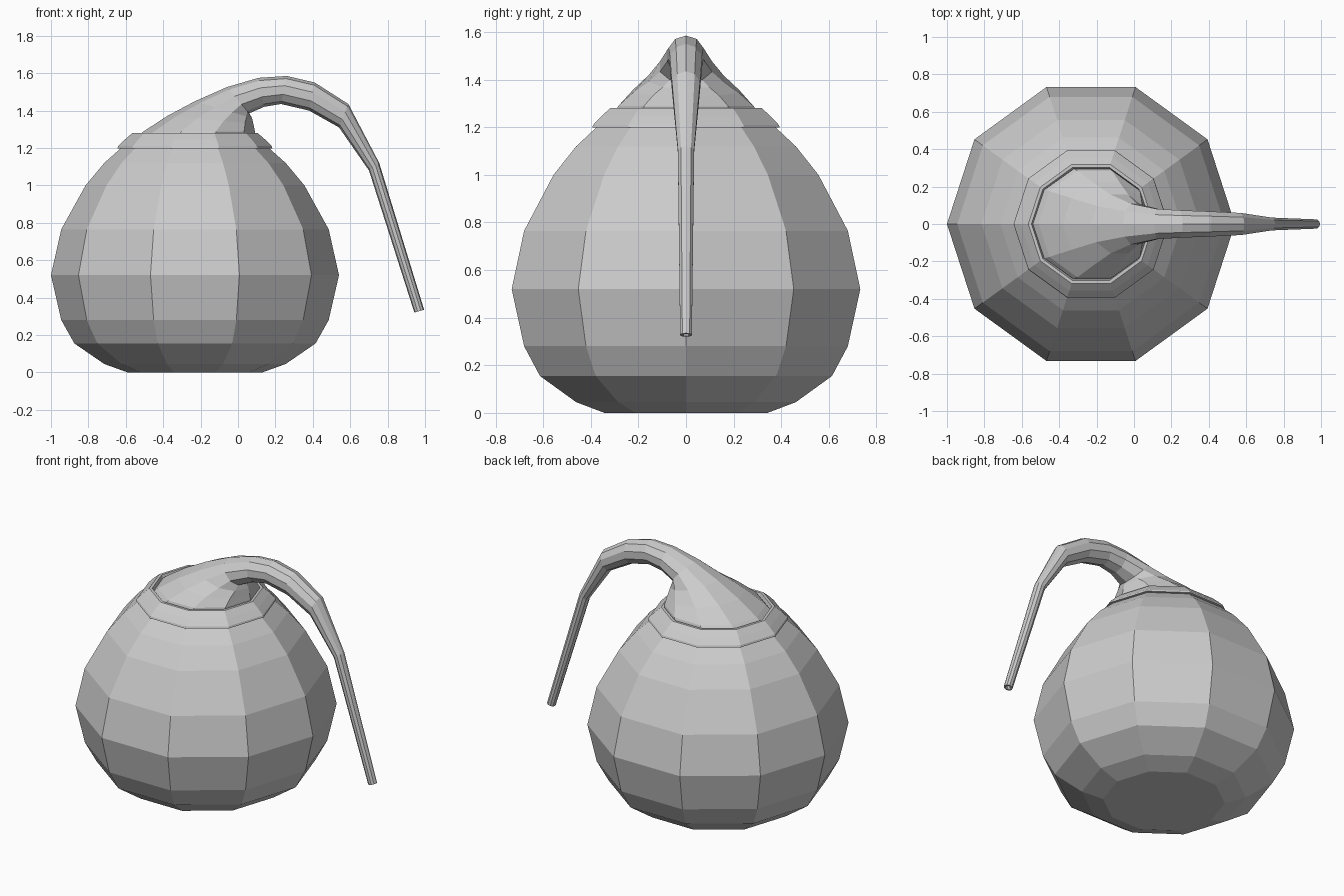
import bpy, bmesh
from math import sin, cos, tau
from mathutils import Vector

cube = bpy.data.objects.get("Cube")
if cube:
    bpy.data.objects.remove(cube)

SIDES = 10
AXIS_X = -0.23

grey = bpy.data.materials.new("plain_grey")
grey.use_nodes = True
colour = (0.6, 0.6, 0.6, 1)
grey.diffuse_color = colour
grey.node_tree.nodes["Principled BSDF"].inputs["Base Color"].default_value = colour


def ring(top, bottom, half_width):
    """Ten-sided loop between two points of the side outline."""
    a, b = Vector((top[0], 0, top[1])), Vector((bottom[0], 0, bottom[1]))
    mid, arm = (a + b) / 2, (a - b) / 2
    return [mid + arm * cos(tau * i / SIDES) + Vector((0, half_width * sin(tau * i / SIDES), 0))
            for i in range(SIDES)]


def level_ring(radius, z):
    return ring((AXIS_X - radius, z), (AXIS_X + radius, z), radius)


def loft(name, rings, cap_start=False, cap_end=False):
    bm = bmesh.new()
    loops = [[bm.verts.new(p) for p in r] for r in rings]
    for lo, hi in zip(loops, loops[1:]):
        for i in range(SIDES):
            j = (i + 1) % SIDES
            bm.faces.new((lo[i], lo[j], hi[j], hi[i]))
    if cap_start:
        bm.faces.new(loops[0])
    if cap_end:
        bm.faces.new(loops[-1])
    bmesh.ops.recalc_face_normals(bm, faces=bm.faces)
    mesh = bpy.data.meshes.new(name)
    bm.to_mesh(mesh)
    bm.free()
    mesh.materials.append(grey)
    obj = bpy.data.objects.new(name, mesh)
    bpy.context.collection.objects.link(obj)
    return obj


# Round vessel
vessel = [(0.36, 0), (0.485, 0.045), (0.645, 0.155), (0.715, 0.28), (0.77, 0.52),
          (0.715, 0.765), (0.585, 1.0), (0.485, 1.12), (0.395, 1.2)]
loft("vessel", [level_ring(*p) for p in vessel], cap_start=True, cap_end=True)

# Stepped collar with a narrow groove inside its upper edge
collar = [(0.38, 1.198), (0.414, 1.198), (0.41, 1.21), (0.375, 1.245), (0.335, 1.28),
          (0.318, 1.28), (0.31, 1.255), (0.3, 1.2)]
loft("collar", [level_ring(*p) for p in collar])

# Hood sweeping into the bent spout: upper outline, lower outline, half width
spout = [((-0.54, 1.26), (0.09, 1.26), 0.31),
         ((-0.51, 1.285), (0.09, 1.29), 0.3),
         ((-0.38, 1.37), (0.082, 1.33), 0.235),
         ((-0.23, 1.45), (0.075, 1.36), 0.165),
         ((-0.06, 1.525), (0.06, 1.385), 0.115),
         ((0.11, 1.575), (0.14, 1.42), 0.085),
         ((0.26, 1.585), (0.23, 1.435), 0.077),
         ((0.41, 1.55), (0.38, 1.4), 0.071),
         ((0.59, 1.435), (0.54, 1.31), 0.062),
         ((0.755, 1.12), (0.7, 1.08), 0.036),
         ((0.995, 0.335), (0.943, 0.32), 0.026)]
# Open tip with a thin wall
bore = [((0.985, 0.332), (0.953, 0.323), 0.016),
        ((0.955, 0.43), (0.923, 0.421), 0.016)]
loft("hood_and_spout", [ring(*s) for s in spout + bore], cap_end=True)
